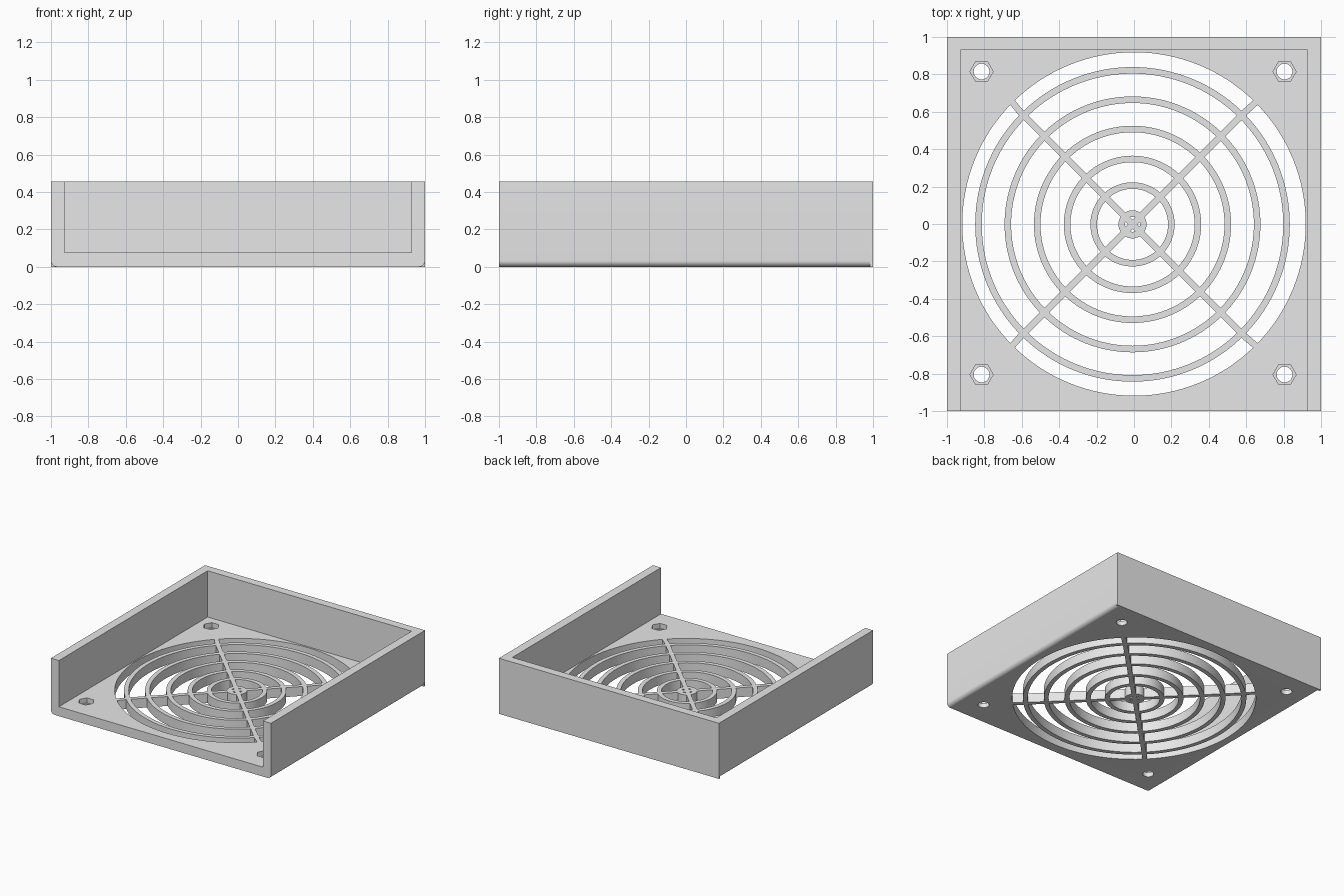
import bpy, bmesh, math

if "Cube" in bpy.data.objects:
    bpy.data.objects.remove(bpy.data.objects["Cube"])

HEIGHT, FLOOR = 0.457, 0.077
HUB = (-0.008, -0.002)      # centre of the grille rings
HALF_BAR = 0.0175           # half width of the diagonal bars


def make_object(name, prisms):
    """Build one object from prisms given as (outline, axis, start, end)."""
    bm = bmesh.new()
    for outline, axis, lo, hi in prisms:
        place = (lambda p, h: (p[0], p[1], h)) if axis == 'Z' else (lambda p, h: (p[0], h, p[1]))
        low = [bm.verts.new(place(p, lo)) for p in outline]
        high = [bm.verts.new(place(p, hi)) for p in outline]
        n = len(outline)
        bm.faces.new(low[::-1])
        bm.faces.new(high)
        for i in range(n):
            j = (i + 1) % n
            bm.faces.new((low[i], low[j], high[j], high[i]))
    bmesh.ops.recalc_face_normals(bm, faces=bm.faces)
    mesh = bpy.data.meshes.new(name)
    bm.to_mesh(mesh)
    bm.free()
    ob = bpy.data.objects.new(name, mesh)
    bpy.context.collection.objects.link(ob)
    return ob


def rect(x0, x1, y0, y1):
    return [(x0, y0), (x1, y0), (x1, y1), (x0, y1)]


def ngon(cx, cy, r, n):
    return [(cx + r * math.cos(math.tau * i / n), cy + r * math.sin(math.tau * i / n))
            for i in range(n)]


def arc(r, middle, centre, steps=32):
    """Quarter arc between two diagonal bars."""
    half = math.pi / 4 - math.asin(HALF_BAR / r)
    return [(centre[0] + r * math.cos(middle + half * t), centre[1] + r * math.sin(middle + half * t))
            for t in (2 * i / steps - 1 for i in range(steps + 1))]


def cut(target, prisms):
    cutter = make_object("cutter", prisms)
    cutter.hide_render = True
    mod = target.modifiers.new("cut", 'BOOLEAN')
    mod.operation, mod.solver, mod.object = 'DIFFERENCE', 'EXACT', cutter
    bpy.context.view_layer.objects.active = target
    bpy.ops.object.modifier_apply(modifier=mod.name)
    bpy.data.objects.remove(cutter, do_unlink=True)


# Solid block, hollowed into a tray that is open at the front
tray = make_object("fan_guard_tray", [(rect(-1, 1, -1, 1), 'Z', 0, HEIGHT)])
cut(tray, [(rect(-0.928, 0.927, -1.2, 0.931), 'Z', FLOOR, 1)])

# Rounded lower side edges, stopping just short of the back
R = 0.033
edges = []
for s in (-1, 1):
    curve = [(s * (1 - R + R * math.cos(a)), R - R * math.sin(a))
             for a in (math.pi / 2 * i / 8 for i in range(9))]
    edges.append((curve + [(s * (1 - R), -0.1), (s * 1.1, -0.1), (s * 1.1, R)], 'Y', -1.2, 0.985))
cut(tray, edges)

# Grille openings: ring gaps split into quarters by the diagonal bars
gaps = [(0.075, 0.19), (0.225, 0.332), (0.367, 0.492), (0.527, 0.649), (0.684, 0.806), (0.841, 0.918)]
cells = []
for q in range(4):
    mid = q * math.pi / 2
    for inner, outer in gaps:
        centre = (0, 0) if outer > 0.9 else HUB
        cells.append((arc(inner, mid, HUB) + arc(outer, mid, centre)[::-1], 'Z', -0.1, 0.2))
    # Small openings in the middle of the hub
    tip = HALF_BAR * math.sqrt(2)
    point = (HUB[0] + tip * math.cos(mid), HUB[1] + tip * math.sin(mid))
    cells.append((arc(0.04, mid, HUB, 6) + [point], 'Z', -0.1, 0.2))
cut(tray, cells)

# Screw holes with hexagonal nut recesses
corners = [(-0.005 + sx * 0.81, 0.005 + sy * 0.81) for sx in (-1, 1) for sy in (-1, 1)]
cut(tray, [(ngon(x, y, 0.062, 6), 'Z', 0.037, 0.2) for x, y in corners])
cut(tray, [(ngon(x, y, 0.042, 32), 'Z', -0.1, 0.2) for x, y in corners])

# Single grey material and smooth curved walls
grey = bpy.data.materials.new("light_grey")
grey.diffuse_color = (0.8, 0.8, 0.8, 1)
grey.use_nodes = True
grey.node_tree.nodes["Principled BSDF"].inputs["Base Color"].default_value = grey.diffuse_color
tray.data.materials.clear()
tray.data.materials.append(grey)
for face in tray.data.polygons:
    face.material_index = 0
bpy.ops.object.select_all(action='DESELECT')
tray.select_set(True)
bpy.context.view_layer.objects.active = tray
bpy.ops.object.shade_smooth_by_angle(angle=math.radians(30))
